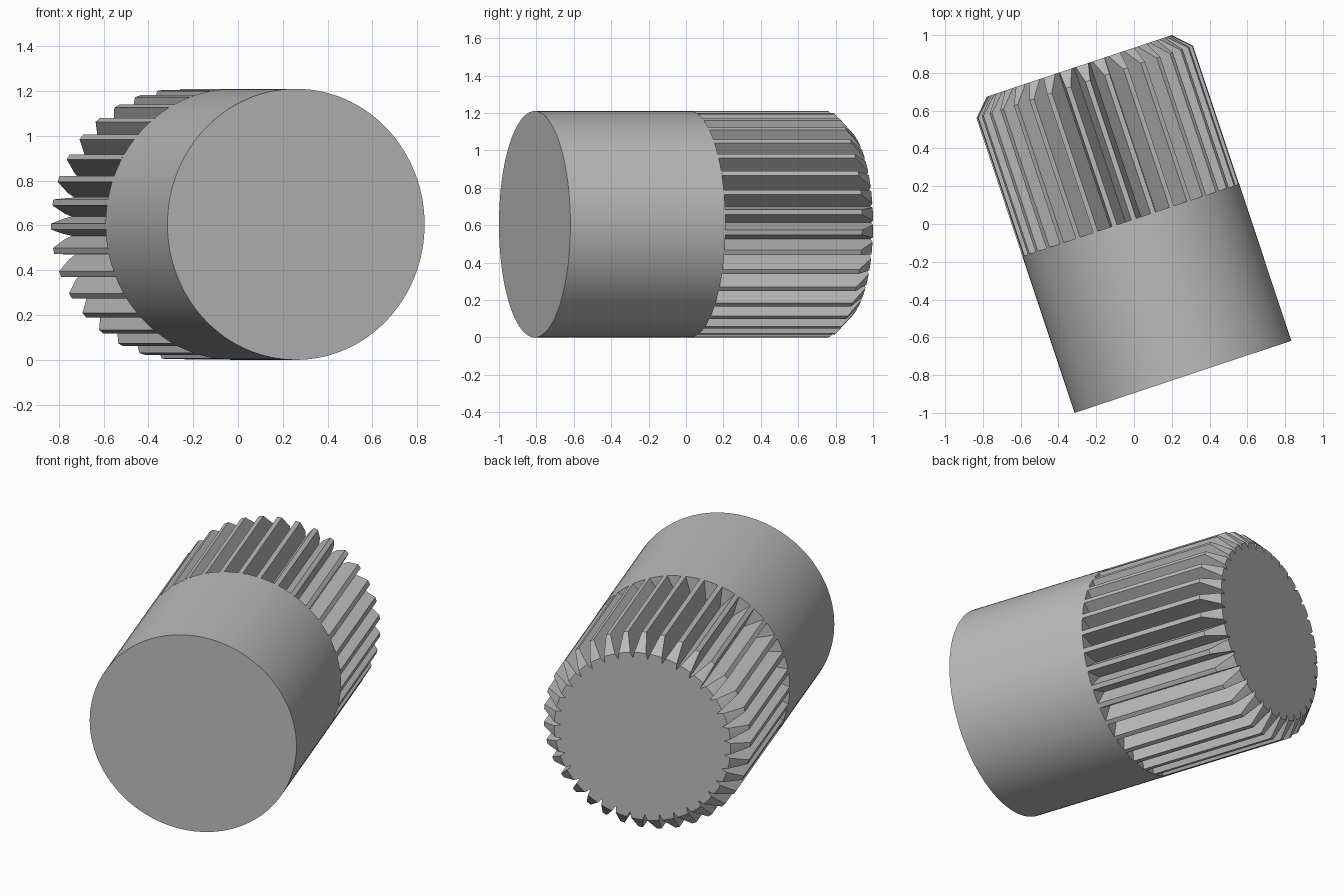
import bpy, bmesh, math
from mathutils import Vector

cube = bpy.data.objects.get("Cube")
if cube:
    bpy.data.objects.remove(cube, do_unlink=True)

RADIUS, ROOT, END_RADIUS = 0.605, 0.48, 0.516
BODY_LEN, CHAMFER_AT, TOTAL_LEN = 0.874, 1.645, 1.735
TEETH = 35
PITCH = math.tau / TEETH
LAND = 0.027 / RADIUS            # angular width of a tooth tip
PHASE = math.radians(181)

metal = bpy.data.materials.new("grey_metal")
metal.use_nodes = True
grey = (0.5, 0.5, 0.5, 1)
metal.diffuse_color = grey
metal.node_tree.nodes["Principled BSDF"].inputs["Base Color"].default_value = grey


def point(r, angle, along):
    return Vector((r * math.cos(angle), along, r * math.sin(angle)))


def loft(name, rings, cap_start, cap_end):
    bm = bmesh.new()
    loops = [[bm.verts.new(p) for p in ring] for ring in rings]
    n = len(loops[0])
    for a, b in zip(loops, loops[1:]):
        for i in range(n):
            j = (i + 1) % n
            bm.faces.new((a[i], b[i], b[j], a[j]))
    if cap_start:
        bm.faces.new(loops[0])
    if cap_end:
        bm.faces.new(loops[-1][::-1])
    bmesh.ops.recalc_face_normals(bm, faces=bm.faces)
    mesh = bpy.data.meshes.new(name)
    bm.to_mesh(mesh)
    bm.free()
    mesh.materials.append(metal)
    obj = bpy.data.objects.new(name, mesh)
    bpy.context.collection.objects.link(obj)
    # lying down, turned about the vertical
    obj.location = (0.259, -0.809, RADIUS)
    obj.rotation_euler.z = math.radians(18.4)
    return obj


def toothed_ring(along, tip):
    """V grooves between narrow teeth, cut off at the tip radius."""
    ring = []
    f = (tip - ROOT) / (RADIUS - ROOT)
    for k in range(TEETH):
        mid = PHASE + k * PITCH
        roots = [point(ROOT, mid + s * PITCH / 2, along) for s in (-1, 1)]
        edges = [point(RADIUS, mid + s * LAND / 2, along) for s in (-1, 1)]
        left, right = (r.lerp(e, f) for r, e in zip(roots, edges))
        ring += [roots[0], left, point(tip, mid, along), right]
    return ring


# Plain round body
circle = [i * math.tau / 128 for i in range(128)]
body = loft("round_body",
            [[point(RADIUS, a, y) for a in circle] for y in (0, BODY_LEN)],
            True, True)
bpy.context.view_layer.objects.active = body
body.select_set(True)
bpy.ops.object.shade_smooth_by_angle(angle=math.radians(30))

# Toothed end with chamfered tips
loft("toothed_end",
     [toothed_ring(BODY_LEN, RADIUS),
      toothed_ring(CHAMFER_AT, RADIUS),
      toothed_ring(TOTAL_LEN, END_RADIUS)],
     False, True)
